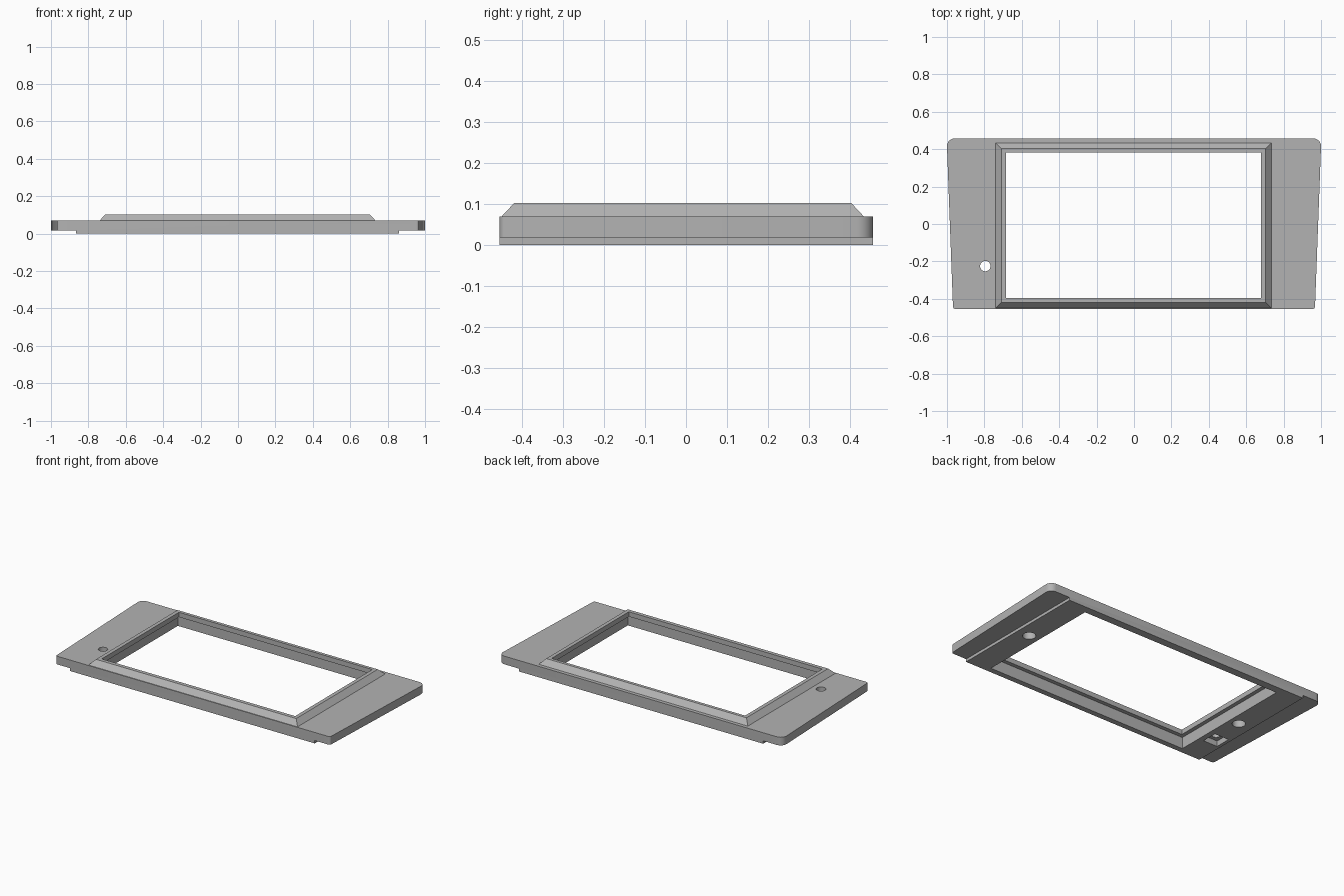
import bpy, bmesh, math

if "Cube" in bpy.data.objects:
    bpy.data.objects.remove(bpy.data.objects["Cube"])

grey = bpy.data.materials.new("matte grey")
grey.use_nodes = True
grey.diffuse_color = (0.45, 0.45, 0.45, 1)
grey.node_tree.nodes["Principled BSDF"].inputs["Base Color"].default_value = (0.45, 0.45, 0.45, 1)


def loft(name, rings):
    """Solid through matching rings, each given as (outline, height)."""
    bm = bmesh.new()
    loops = [[bm.verts.new((x, y, z)) for x, y in pts] for pts, z in rings]
    n = len(loops[0])
    bm.faces.new(loops[0][::-1])
    bm.faces.new(loops[-1])
    for a, b in zip(loops, loops[1:]):
        for i in range(n):
            j = (i + 1) % n
            bm.faces.new((a[i], a[j], b[j], b[i]))
    bmesh.ops.recalc_face_normals(bm, faces=bm.faces)
    mesh = bpy.data.meshes.new(name)
    bm.to_mesh(mesh)
    bm.free()
    mesh.materials.append(grey)
    obj = bpy.data.objects.new(name, mesh)
    bpy.context.collection.objects.link(obj)
    return obj


def rounded(corners, steps=6):
    """Outline with a rounded corner at every (x, y, radius), counter-clockwise."""
    pts = []
    for k, (x, y, r) in enumerate(corners):
        cx, cy = x - math.copysign(r, x), y - math.copysign(r, y)
        start = -math.pi / 2 + k * math.pi / 2
        for s in range(steps + 1):
            a = start + s / steps * math.pi / 2
            pts.append((cx + r * math.cos(a), cy + r * math.sin(a)))
    return pts


def rect(x0, x1, y0, y1, grow=0):
    x0, x1, y0, y1 = x0 - grow, x1 + grow, y0 - grow, y1 + grow
    return [(x0, y0), (x1, y0), (x1, y1), (x0, y1)]


def circle(x, y, r, n=32):
    return [(x + r * math.cos(math.tau * i / n), y + r * math.sin(math.tau * i / n)) for i in range(n)]


def combine(body, tool, operation):
    tool.hide_render = True
    mod = body.modifiers.new(tool.name, "BOOLEAN")
    mod.object, mod.operation, mod.solver = tool, operation, "EXACT"
    bpy.context.view_layer.objects.active = body
    bpy.ops.object.modifier_apply(modifier=mod.name)
    bpy.data.objects.remove(tool)


def cut(body, outline, low, high):
    combine(body, loft("cutter", [(outline, low), (outline, high)]), "DIFFERENCE")


# Tapered face plate with rounded corners
outline = rounded([(0.968, -0.455, 0.015), (1, 0.457, 0.04), (-1, 0.457, 0.04), (-0.968, -0.455, 0.015)])
panel = loft("display_bezel_panel", [(outline, 0), (outline, 0.07)])

# Thinner ends on the underside
cut(panel, rect(0.86, 1.2, -0.6, 0.6), -0.1, 0.018)
cut(panel, rect(-1.2, -0.865, -0.6, 0.6), -0.1, 0.018)

# Raised rim with sloping sides
rim = (-0.74, 0.735, -0.45, 0.434)
raised = loft("raised_rim", [(rect(*rim), 0.04), (rect(*rim), 0.07), (rect(*rim, grow=-0.031), 0.103)])
combine(panel, raised, "UNION")

# Window opening and the wider screen seat behind it
window = (-0.685, 0.68, -0.395, 0.383)
cut(panel, rect(*window), 0.03, 0.2)
cut(panel, rect(*window, grow=0.025), -0.1, 0.072)

# Blind mounting holes underneath
for x in (-0.775, 0.775):
    cut(panel, circle(x, 0, 0.038), -0.1, 0.05)

# Sensor hole with its square pocket
cut(panel, rect(-0.845, -0.745, -0.275, -0.175), -0.1, 0.035)
cut(panel, circle(-0.795, -0.225, 0.028), -0.1, 0.2)

bpy.ops.object.select_all(action="DESELECT")
panel.select_set(True)
bpy.context.view_layer.objects.active = panel
bpy.ops.object.shade_smooth_by_angle(angle=math.radians(25))
